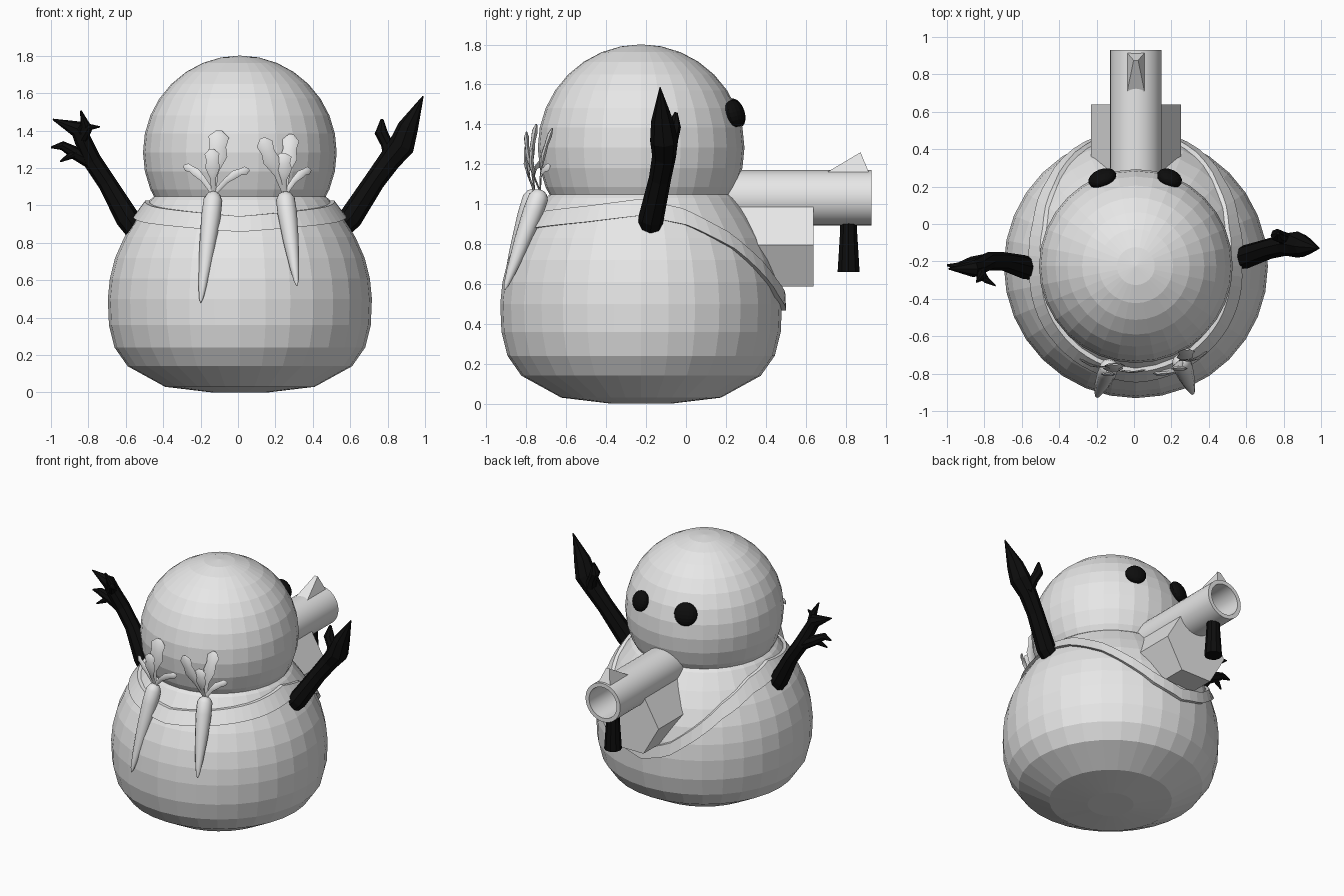
import bpy, bmesh
from math import sin, cos, pi, radians, degrees
from mathutils import Vector

if "Cube" in bpy.data.objects:
    bpy.data.objects.remove(bpy.data.objects["Cube"])


def material(name, value):
    m = bpy.data.materials.new(name)
    m.use_nodes = True
    color = (value, value, value, 1)
    m.diffuse_color = color
    m.node_tree.nodes["Principled BSDF"].inputs["Base Color"].default_value = color
    return m


GREY = material("light grey", 0.8)
BLACK = material("coal black", 0.004)
CX, CY = 0.01, -0.225


def interp(table, t):
    """Piecewise linear lookup in a list of (t, value) pairs."""
    for (a, va), (b, vb) in zip(table, table[1:]):
        if t <= b:
            return va + (vb - va) * max(0, (t - a) / (b - a))
    return table[-1][1]


def loft(bm, rings, closed=False):
    """Skin a list of equal point rings; cap the ends unless closed."""
    vs = [[bm.verts.new(p) for p in ring] for ring in rings]
    n = len(vs[0])
    pairs = list(zip(vs, vs[1:])) + ([(vs[-1], vs[0])] if closed else [])
    for a, b in pairs:
        for i in range(n):
            j = (i + 1) % n
            bm.faces.new((a[i], a[j], b[j], b[i]))
    if not closed:
        bm.faces.new(vs[0][::-1])
        bm.faces.new(vs[-1])


def finish(bm, name, mat, smooth=0):
    bmesh.ops.recalc_face_normals(bm, faces=bm.faces)
    me = bpy.data.meshes.new(name)
    bm.to_mesh(me)
    bm.free()
    ob = bpy.data.objects.new(name, me)
    bpy.context.collection.objects.link(ob)
    me.materials.append(mat)
    if smooth:
        bpy.ops.object.select_all(action='DESELECT')
        ob.select_set(True)
        bpy.context.view_layer.objects.active = ob
        bpy.ops.object.shade_smooth_by_angle(angle=radians(smooth))
    return ob


def tube(bm, points, sides=7, flat=1.0):
    """Tapered tube through (x, y, z, radius); flat squashes it front to back."""
    ps = [Vector(p[:3]) for p in points]
    rings = []
    for i, p in enumerate(ps):
        t = (ps[min(i + 1, len(ps) - 1)] - ps[max(i - 1, 0)]).normalized()
        u = t.cross(Vector((0, 1, 0))).normalized()
        v = t.cross(u)
        r = points[i][3]
        rings.append([p + u * r * cos(a) + v * r * flat * sin(a)
                      for a in (2 * pi * k / sides for k in range(sides))])
    loft(bm, rings)


def ball(name, loc, scale, mat, segs, rings, rot=(0, 0, 0)):
    bpy.ops.mesh.primitive_uv_sphere_add(segments=segs, ring_count=rings,
                                         radius=1, location=loc, rotation=rot)
    ob = bpy.context.object
    ob.name = name
    ob.scale = scale
    ob.data.materials.append(mat)


def circle(r, n=32):
    return [(r * cos(2 * pi * k / n), r * sin(2 * pi * k / n)) for k in range(n)]


# Body: lathe of (height, radius)
body = [(0, .15), (.03, .4), (.14, .6), (.24, .67), (.36, .7), (.5, .706),
        (.61, .695), (.72, .667), (.83, .618), (.93, .555), (1.03, .48), (1.08, .42)]
bm = bmesh.new()
loft(bm, [[(CX + x, CY + y, z) for x, y in circle(r)] for z, r in body])
finish(bm, "body", GREY)

# Head and eyes
ball("head", (CX, CY, 1.283), (.518,) * 3, GREY, 32, 16)
for side, x, s in (("right", -.17, .078), ("left", .19, .07)):
    ball(side + "_eye", (x, .245, 1.455), (s, .045, s), BLACK, 16, 10,
         (radians(18), 0, -x * 2.2))

# Strap: band following the body, dipping under the box
dip = [(-90, .9), (-30, .95), (0, .985), (24, .935), (45, .82), (60, .69),
       (75, .56), (90, .51)]
bm = bmesh.new()
rings = []
for k in range(64):
    a = 2 * pi * k / 64
    z = interp(dip, degrees(pi / 2 - abs((a - pi / 2 + pi) % (2 * pi) - pi)))
    ring = []
    for dz, out in ((-.042, -.03), (-.042, .022), (.042, .022), (.042, -.03)):
        r = interp(body, z + dz) + out
        ring.append((CX + r * cos(a), CY + r * sin(a), z + dz))
    rings.append(ring)
loft(bm, rings, closed=True)
finish(bm, "shoulder_strap", GREY)

# Launcher: hollow barrel, six-sided box, grip and sight
bm = bmesh.new()
loft(bm, [[(CX + x, y, 1.032 + z) for x, z in circle(r)]
          for r, y in ((.138, .05), (.138, .93), (.11, .93), (.11, .4))])
finish(bm, "launcher_barrel", GREY, 30)

bm = bmesh.new()
loft(bm, [[(CX + x, y, .795 + z) for x, z in circle(.24, 6)] for y in (.1, .64)])
finish(bm, "launcher_box", GREY)

bm = bmesh.new()
tube(bm, [(CX, .815, .92, .045), (CX, .815, .86, .045), (CX, .815, .66, .058)], 10)
finish(bm, "launcher_grip", BLACK)

bm = bmesh.new()
base = [bm.verts.new((CX + x, y, 1.15)) for x, y in
        ((-.05, .69), (.05, .69), (.05, .92), (-.05, .92))]
top = [bm.verts.new((CX + x, .875, 1.26)) for x in (-.012, .012)]
for f in ((base[0], base[1], top[1], top[0]), (base[2], base[3], top[0], top[1]),
          (base[1], base[2], top[1]), (base[3], base[0], top[0]), base):
    bm.faces.new(f)
finish(bm, "launcher_sight", GREY)

# Twig arms: trunk plus twigs
arms = {
    "left_arm": [
        [(.55, -.18, .88, .058), (.6, -.175, .93, .064), (.73, -.13, 1.13, .056),
         (.81, -.11, 1.24, .06), (.875, -.11, 1.32, .07), (.91, -.12, 1.42, .055),
         (.99, -.13, 1.585, .003)],
        [(.83, -.1, 1.24, .05), (.795, -.07, 1.33, .032), (.765, -.06, 1.39, .035),
         (.77, -.05, 1.46, .008)]],
    "right_arm": [
        [(-.54, -.24, .86, .058), (-.59, -.23, .93, .064), (-.7, -.2, 1.12, .05),
         (-.78, -.2, 1.24, .05), (-.83, -.23, 1.35, .045), (-.86, -.24, 1.41, .045),
         (-.99, -.24, 1.46, .004)],
        [(-.83, -.24, 1.36, .035), (-.815, -.28, 1.43, .026), (-.84, -.31, 1.505, .005)],
        [(-.83, -.25, 1.36, .03), (-.79, -.3, 1.42, .018), (-.74, -.33, 1.42, .004)],
        [(-.77, -.2, 1.23, .045), (-.87, -.21, 1.28, .035), (-.94, -.23, 1.32, .024),
         (-1.0, -.22, 1.31, .005)],
        [(-.87, -.22, 1.28, .025), (-.95, -.25, 1.235, .005)]],
}
for name, twigs in arms.items():
    bm = bmesh.new()
    for t in twigs:
        tube(bm, t, 8)
    finish(bm, name, BLACK)

# Carrots with leafy tops: crown, tip, and leaf ends (x, y, z, width)
carrots = {
    "right_carrot": ((-.13, -.76, 1.06), (-.2, -.925, .48),
                     [(-.1, -.75, 1.4, .055), (-.29, -.72, 1.21, .022),
                      (.06, -.78, 1.19, .022), (-.14, -.8, 1.3, .04)]),
    "left_carrot": ((.25, -.73, 1.06), (.315, -.91, .57),
                    [(.13, -.8, 1.36, .045), (.285, -.67, 1.38, .045),
                     (.39, -.68, 1.19, .022), (.24, -.77, 1.28, .045)]),
}
taper = [(-.02, .015), (0, .035), (.05, .05), (.2, .052), (.5, .042), (.8, .025),
         (.95, .013), (1, .003)]
for name, (crown, tip, leaves) in carrots.items():
    c, e = Vector(crown), Vector(tip)
    bm = bmesh.new()
    tube(bm, [(*c.lerp(e, t), r) for t, r in taper], 12)
    finish(bm, name, GREY, 50)
    bm = bmesh.new()
    for x, y, z, w in leaves:
        end = Vector((x, y, z))
        bend = Vector((0, -.02, .03 if z < 1.25 else 0))
        tube(bm, [(*(c.lerp(end, t) + bend * sin(pi * t)), r) for t, r in
                  ((0, .012), (.35, .015), (.6, w), (.75, w * .8), (.9, w), (1, w * .3))],
             6, .3)
    finish(bm, name + "_leaves", GREY, 50)
